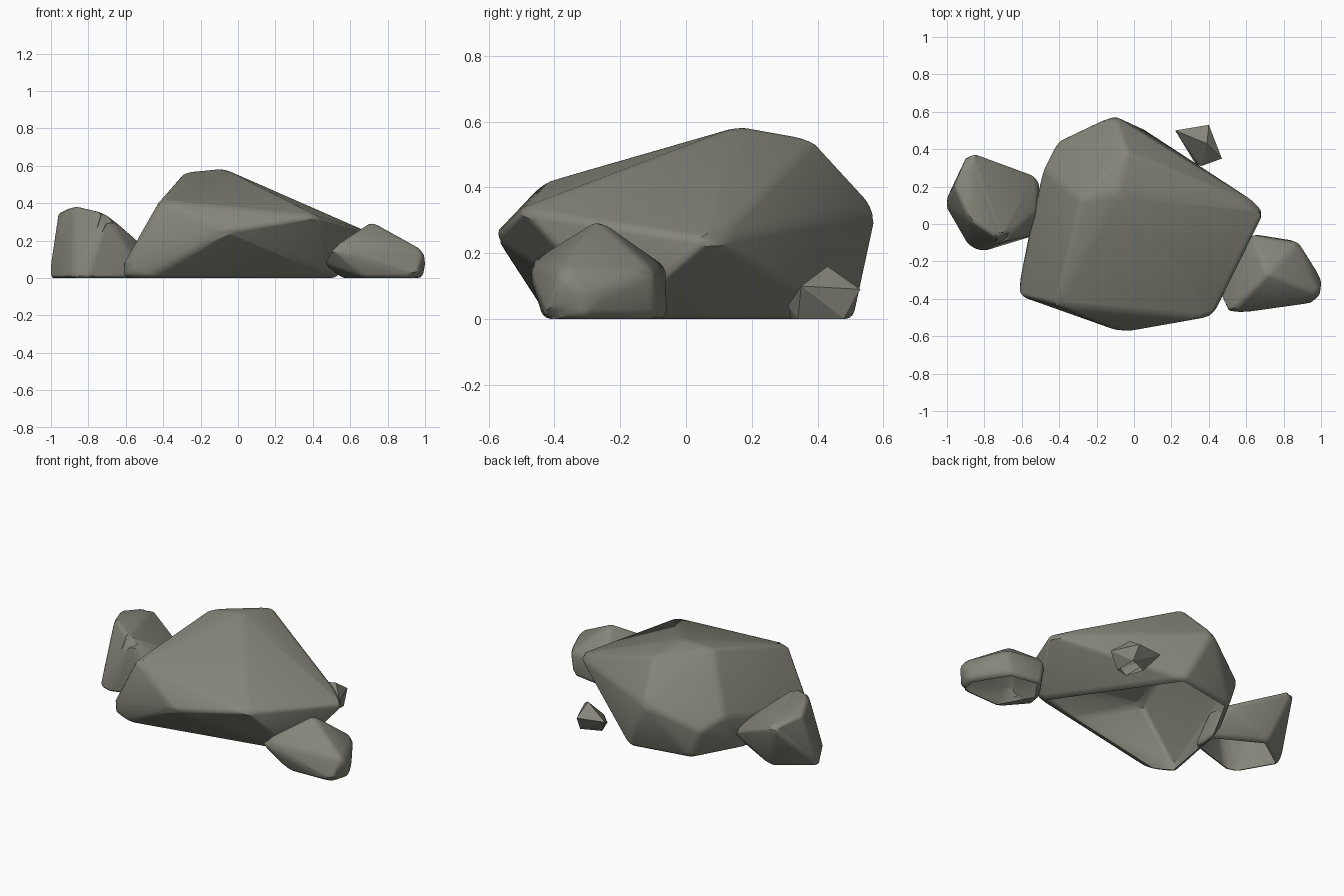
import bpy
import bmesh
from math import radians
from mathutils import Vector

default_cube = bpy.data.objects.get("Cube")
if default_cube:
    bpy.data.objects.remove(default_cube, do_unlink=True)

# One weathered stone colour for every rock
stone = bpy.data.materials.new("grey_green_stone")
stone.use_nodes = True
stone_colour = (0.235, 0.235, 0.195, 1)
stone.diffuse_color = stone_colour
shader = stone.node_tree.nodes["Principled BSDF"]
shader.inputs["Base Color"].default_value = stone_colour
shader.inputs["Roughness"].default_value = 0.9


def bounds(points):
    low = Vector([min(p[axis] for p in points) for axis in range(3)])
    high = Vector([max(p[axis] for p in points) for axis in range(3)])
    return low, high


def make_rock(name, base, corners, rounding):
    """Chiselled rock: hull around its corners, worn edges, open underside."""
    points = [Vector((x, y, 0)) for x, y in base] + [Vector(c) for c in corners]
    bm = bmesh.new()
    for point in points:
        bm.verts.new(point)
    bmesh.ops.convex_hull(bm, input=bm.verts[:])
    loose = [v for v in bm.verts if not v.link_faces]
    bmesh.ops.delete(bm, geom=loose, context="VERTS")
    bmesh.ops.dissolve_limit(bm, angle_limit=radians(4),
                             verts=bm.verts[:], edges=bm.edges[:])
    if rounding:
        bmesh.ops.bevel(bm, geom=bm.edges[:], offset=rounding, segments=3,
                        profile=0.5, affect="EDGES", clamp_overlap=True)
        # Bring the worn shape back to its full extent
        low, high = bounds(points)
        new_low, new_high = bounds([v.co.copy() for v in bm.verts])
        for v in bm.verts:
            for axis in range(3):
                ratio = (v.co[axis] - new_low[axis]) / (new_high[axis] - new_low[axis])
                v.co[axis] = low[axis] + ratio * (high[axis] - low[axis])
    bmesh.ops.recalc_face_normals(bm, faces=bm.faces[:])

    # Remove the hidden face resting on the ground
    underside = [f for f in bm.faces if all(abs(v.co.z) < 0.001 for v in f.verts)]
    bmesh.ops.delete(bm, geom=underside, context="FACES")

    mesh = bpy.data.meshes.new(name)
    bm.to_mesh(mesh)
    bm.free()
    mesh.materials.append(stone)
    rock = bpy.data.objects.new(name, mesh)
    bpy.context.collection.objects.link(rock)
    if rounding:
        bpy.ops.object.select_all(action="DESELECT")
        rock.select_set(True)
        bpy.context.view_layer.objects.active = rock
        bpy.ops.object.shade_smooth_by_angle(angle=radians(30))
    return rock


# Large boulder, undercut at the front and left side
make_rock(
    "main_boulder",
    [(-.47, -.41), (-.59, -.34), (-.51, .12), (-.34, .43), (.04, .5), (.52, -.2)],
    [(-.61, -.37, .05), (-.05, -.57, .25), (.4, -.49, .33), (.68, .08, .24),
     (-.41, -.42, .41), (-.28, .13, .56), (-.08, .16, .58), (-.04, .38, .54),
     (-.11, .57, .33), (-.47, .29, .24), (-.4, .43, .18)],
    0.03)

# Low wedge on the left side
make_rock(
    "left_rock",
    [(.68, -.42), (.95, -.41), (.98, -.3), (.85, -.09), (.66, -.06), (.56, -.2)],
    [(.72, -.26, .29), (.52, -.47, .16), (.47, -.36, .07), (.99, -.37, .14),
     (1, -.29, .06), (.88, -.1, .14), (.63, -.06, .15)],
    0.022)

# Upright slab on the right side
make_rock(
    "right_rock",
    [(-.78, .25), (-1, .1), (-.87, -.12), (-.8, -.14), (-.5, -.05), (-.5, .1)],
    [(-.87, .37, .31), (-.95, .19, .34), (-.87, .02, .38), (-.7, -.09, .34),
     (-.51, .24, .14), (-.52, .06, .18)],
    0.022)

# Small sharp chip behind the boulder
make_rock(
    "small_chip",
    [(.33, .32), (.41, .34), (.41, .48), (.29, .43)],
    [(.39, .43, .16), (.22, .5, .1), (.4, .53, .09), (.47, .35, .1),
     (.36, .31, .04)],
    0)
